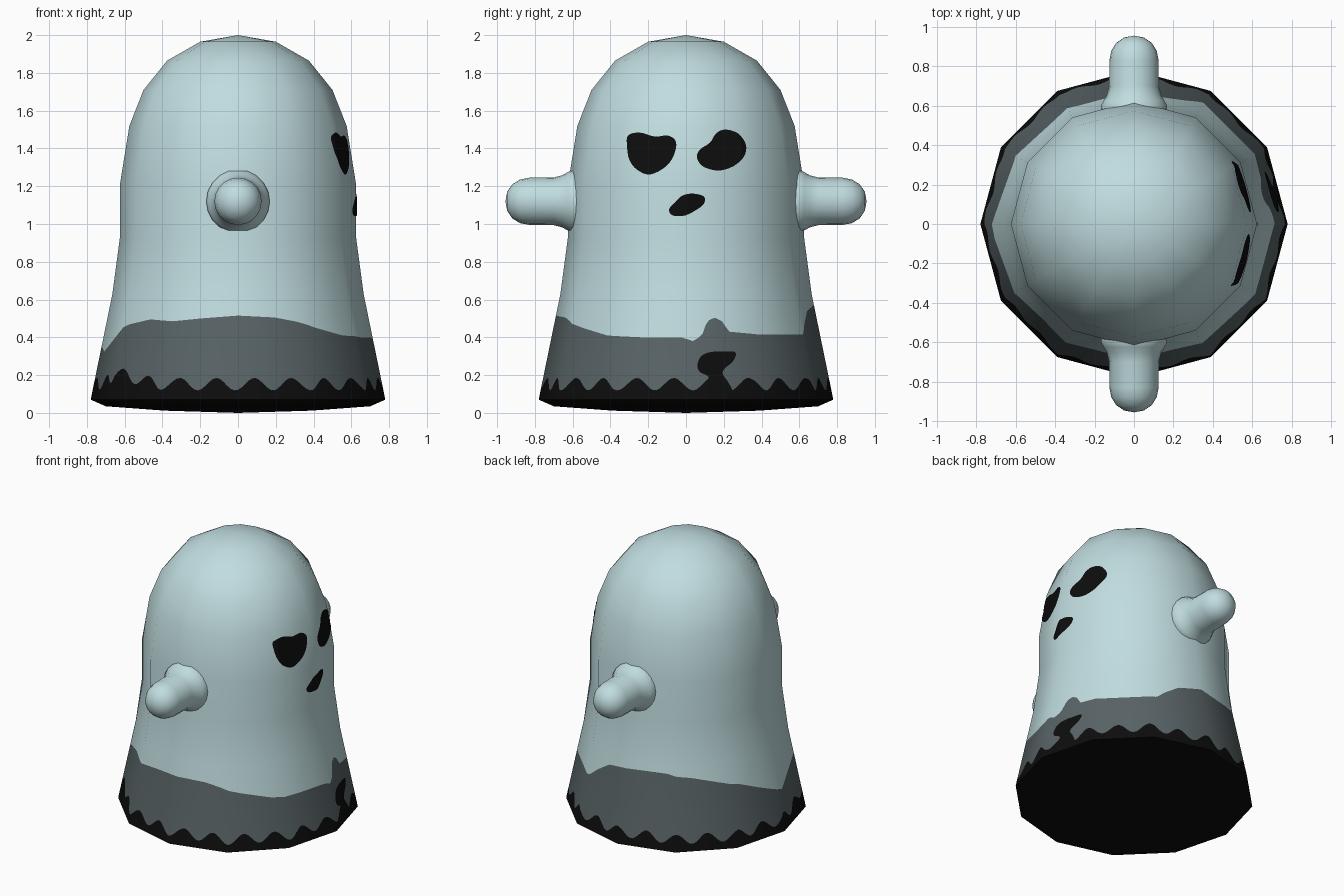
import bpy, bmesh, math
from mathutils import Vector

if "Cube" in bpy.data.objects:
    bpy.data.objects.remove(bpy.data.objects["Cube"])

def mat(name, rgb):
    m = bpy.data.materials.new(name)
    m.diffuse_color = (*rgb, 1)
    m.use_nodes = True
    m.node_tree.nodes["Principled BSDF"].inputs["Base Color"].default_value = m.diffuse_color
    return m

PALE = mat("pale blue", (0.53, 0.72, 0.74))
GREY = mat("dark grey", (0.098, 0.125, 0.133))
BLACK = mat("black", (0.004, 0.004, 0.004))

# Body profile (radius, height), from wide hem to crown
PROFILE = [(0.78, 0.07), (0.665, 0.63), (0.625, 0.93), (0.625, 1.21), (0.575, 1.52),
           (0.5, 1.71), (0.375, 1.865), (0.2, 1.965), (0.0, 2.0)]
UNDER = [(0.78, 0.07), (0.7, 0.035), (0.39, 0.012), (0.0, 0.0)]
SIDES, SUB = 12, 20
COLS = SIDES * SUB

# Upper edge of the grey band: (angle in degrees, height)
BAND = [(-90, .515), (-73, .505), (-64, .485), (-53, .45), (-37, .41), (-20, .4), (-2, .4),
        (3, .38), (7, .41), (9.5, .485), (13, .505), (16.5, .485), (19.5, .43), (33, .415),
        (62, .415), (67, .47), (76, .54), (90, .57), (114, .575), (128, .55), (154, .48),
        (170, .4), (186, .325), (200, .4), (213, .468), (226, .495), (240, .485),
        (253, .5), (270, .515)]

def lerp_table(table, x):
    for (a, u), (b, v) in zip(table, table[1:]):
        if a <= x <= b:
            return u + (v - u) * (x - a) / (b - a)
    return table[-1][1]

def radius(z):
    return lerp_table([(h, r) for r, h in PROFILE], z)

def band_top(deg):
    return lerp_table(BAND, (deg + 90) % 360 - 90)

def drip_top(deg):
    d = deg % 360
    return (0.152 + 0.033 * math.cos(math.radians(23 * (d + 5)))
            + 0.05 * math.exp(-((d - 213) / 14) ** 2))

def column(c):
    """Point on the unit twelve-sided outline, its smooth direction, its angle."""
    k, t = divmod(c, SUB)
    a, b = (Vector((math.cos(2 * math.pi * i / SIDES), math.sin(2 * math.pi * i / SIDES), 0))
            for i in (k, k + 1))
    p = a.lerp(b, t / SUB)
    return p, p.normalized(), math.degrees(math.atan2(p.y, p.x))

def profile_normals(prof):
    seg = [Vector((z1 - z0, r0 - r1)).normalized()
           for (r0, z0), (r1, z1) in zip(prof, prof[1:])]
    return ([seg[0]] + [(a + b).normalized() for a, b in zip(seg, seg[1:])]
            + [Vector((0, 1))])

# Body: rings on the twelve-sided outline, with two wavy colour borders in the hem
def build_body():
    bm = bmesh.new()
    normals = []
    cols = [column(c) for c in range(COLS)]
    pn = profile_normals(PROFILE)

    def ring(height, normal):
        out = []
        for p, d, deg in cols:
            z = height(deg)
            r = radius(z)
            n = normal(z)
            out.append(bm.verts.new((p.x * r, p.y * r, z)))
            normals.append((d * n.x + Vector((0, 0, n.y))).normalized())
        return out

    def hem_n(z):
        return pn[0].lerp(pn[1], (z - 0.07) / 0.56)

    rings = [ring(lambda d: 0.07, hem_n), ring(drip_top, hem_n), ring(band_top, hem_n)]
    for (r, z), n in list(zip(PROFILE, pn))[1:-1]:
        rings.append(ring(lambda d, z=z: z, lambda h, n=n: n))
    under = []
    for r, z in UNDER[:-1]:
        under.append([bm.verts.new((p.x * r, p.y * r, z)) for p, d, g in cols])
        normals.extend([Vector((0, 0, -1))] * COLS)
    crown = bm.verts.new((0, 0, 2))
    foot = bm.verts.new((0, 0, 0))
    normals.extend([Vector((0, 0, 1)), Vector((0, 0, -1))])

    def face(vs, m):
        f = bm.faces.new(vs)
        f.material_index = m
        f.smooth = True

    for c in range(COLS):
        e = (c + 1) % COLS
        for i, (lo, hi) in enumerate(zip(rings, rings[1:])):
            face((lo[c], lo[e], hi[e], hi[c]), (2, 1)[i] if i < 2 else 0)
        face((rings[-1][c], rings[-1][e], crown), 0)
        for hi, lo in zip(under, under[1:]):
            face((lo[c], lo[e], hi[e], hi[c]), 2)
        face((under[-1][e], under[-1][c], foot), 2)
    me = bpy.data.meshes.new("body")
    bm.to_mesh(me)
    bm.free()
    for m in (PALE, GREY, BLACK):
        me.materials.append(m)
    me.normals_split_custom_set_from_vertices([tuple(n) for n in normals])
    bpy.context.collection.objects.link(bpy.data.objects.new("body", me))

build_body()

# Arms: rounded stubs with a flared collar, one on each side
ARM = [(0.165, 0.5), (0.168, 0.6), (0.155, 0.625), (0.138, 0.655), (0.126, 0.7), (0.125, 0.83),
       (0.115, 0.88), (0.09, 0.92), (0.05, 0.947), (0.0, 0.956)]

def build_arm(name, side):
    bm = bmesh.new()
    n = 20
    rings = [[bm.verts.new((r * math.cos(2 * math.pi * i / n), side * y,
                            1.12 + r * math.sin(2 * math.pi * i / n)))
              for i in range(n)] for r, y in ARM[:-1]]
    tip = bm.verts.new((0, side * ARM[-1][1], 1.12))
    for i in range(n):
        j = (i + 1) % n
        for a, b in zip(rings, rings[1:]):
            bm.faces.new((a[i], a[j], b[j], b[i]))
        bm.faces.new((rings[-1][i], rings[-1][j], tip))
    bm.faces.new(rings[0])
    bmesh.ops.recalc_face_normals(bm, faces=bm.faces)
    for f in bm.faces:
        f.smooth = True
    me = bpy.data.meshes.new(name)
    bm.to_mesh(me)
    bm.free()
    me.materials.append(PALE)
    bpy.context.collection.objects.link(bpy.data.objects.new(name, me))

build_arm("left_arm", -1)
build_arm("right_arm", 1)

# Painted marks: thin plates that follow the +x side of the body
def surface_x(y, z):
    r, y = radius(z), abs(y)
    return min(r - y * math.tan(math.radians(15)), r * math.cos(math.radians(15)) * 2 ** 0.5 - y)

def build_mark(name, outline):
    pts = [Vector(p) for p in outline]
    n = len(pts)
    curve = []
    for i in range(n):
        a, b, c, d = (pts[(i + k) % n] for k in (-1, 0, 1, 2))
        for t in (0, 0.25, 0.5, 0.75):
            curve.append(0.5 * (2 * b + (c - a) * t + (2 * a - 5 * b + 4 * c - d) * t * t
                                + (3 * b - a - 3 * c + d) * t ** 3))
    mid = sum(curve, Vector((0, 0))) / len(curve)
    bm = bmesh.new()

    def vert(p):
        return bm.verts.new((surface_x(*p) + 0.005, p.x, p.y))

    rings = [[vert(mid.lerp(p, s / 6)) for p in curve] for s in range(1, 7)]
    hub = vert(mid)
    for i in range(len(curve)):
        j = (i + 1) % len(curve)
        bm.faces.new((hub, rings[0][i], rings[0][j]))
        for a, b in zip(rings, rings[1:]):
            bm.faces.new((a[i], b[i], b[j], a[j]))
    bm.normal_update()
    if sum(f.normal.x for f in bm.faces) < 0:
        bmesh.ops.reverse_faces(bm, faces=bm.faces)
    me = bpy.data.meshes.new(name)
    bm.to_mesh(me)
    bm.free()
    me.materials.append(BLACK)
    bpy.context.collection.objects.link(bpy.data.objects.new(name, me))

build_mark("left_eye", [(-.307, 1.468), (-.245, 1.484), (-.165, 1.463), (-.095, 1.468),
                        (-.053, 1.435), (-.063, 1.368), (-.106, 1.305), (-.19, 1.262),
                        (-.26, 1.288), (-.3, 1.34), (-.312, 1.41)])
build_mark("right_eye", [(.206, 1.5), (.275, 1.48), (.317, 1.42), (.307, 1.357), (.249, 1.305),
                         (.17, 1.283), (.09, 1.305), (.058, 1.352), (.074, 1.394),
                         (.127, 1.431), (.159, 1.479)])
build_mark("mouth", [(-.09, 1.077), (-.058, 1.114), (-.02, 1.15), (.037, 1.161), (.095, 1.145),
                     (.095, 1.108), (.058, 1.077), (-.005, 1.045), (-.07, 1.045)])
build_mark("hem_splash", [(.06, .25), (.08, .3), (.13, .322), (.2, .325), (.262, .32), (.25, .275),
                          (.205, .235), (.195, .205), (.225, .16), (.24, .11), (.12, .13),
                          (.12, .19), (.075, .215)])
